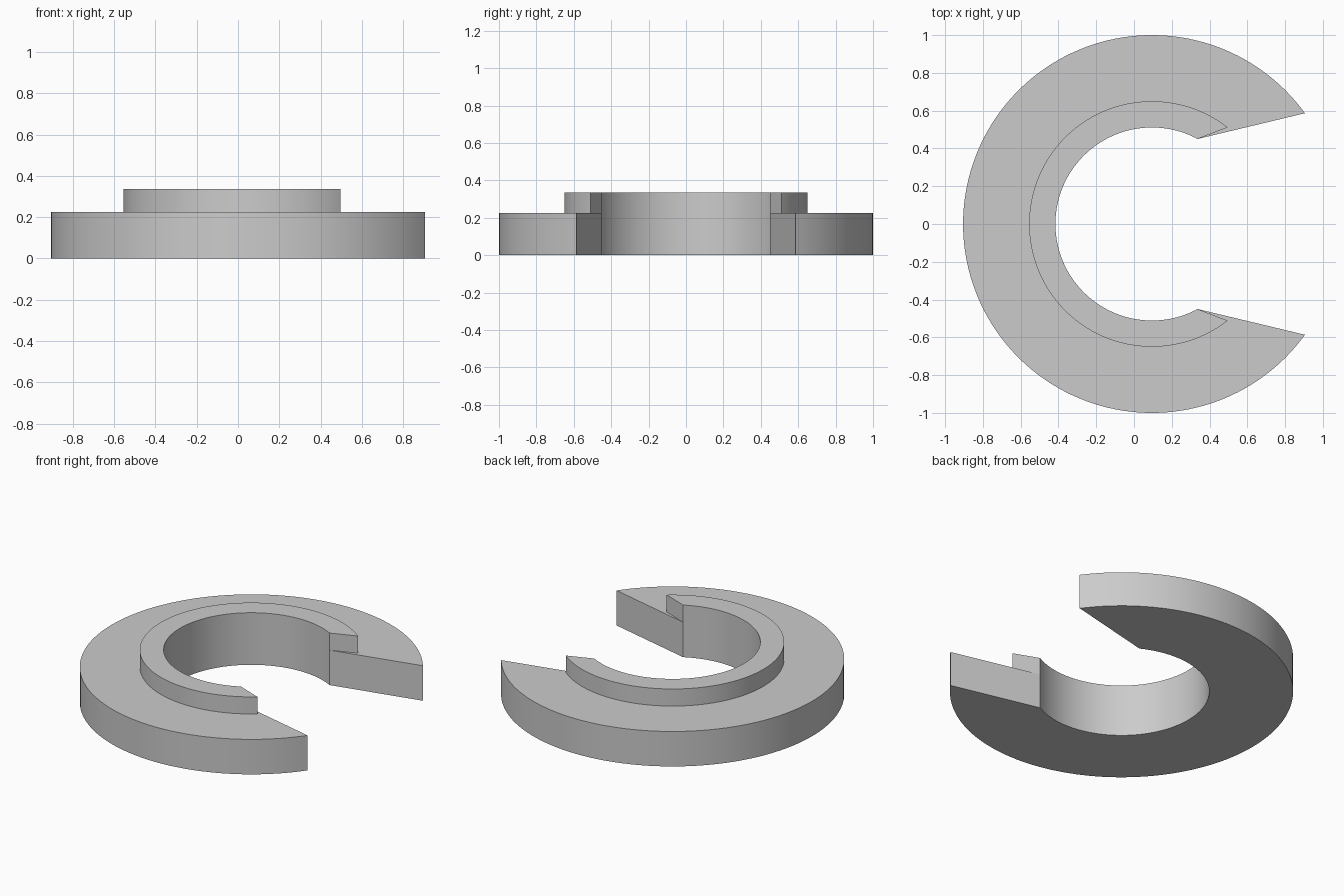
import bpy
import bmesh
from math import cos, sin, radians

cube = bpy.data.objects.get("Cube")
if cube:
    bpy.data.objects.remove(cube, do_unlink=True)

CENTRE_X = 0.095
STEPS = 128

grey = bpy.data.materials.new("plain grey")
grey.use_nodes = True
colour = (0.6, 0.6, 0.6, 1)
grey.diffuse_color = colour
grey.node_tree.nodes["Principled BSDF"].inputs["Base Color"].default_value = colour


def arc(radius, gap_angle, z):
    """Points around the ring, leaving an opening of +-gap_angle towards +x."""
    points = []
    for i in range(STEPS + 1):
        a = radians(gap_angle + (360 - 2 * gap_angle) * i / STEPS)
        points.append((CENTRE_X + radius * cos(a), radius * sin(a), z))
    return points


def open_ring(name, inner, outer, bottom, top):
    """Solid C shape; inner and outer are (radius, gap angle)."""
    bm = bmesh.new()
    loops = [[bm.verts.new(p) for p in arc(*edge, z)]
             for edge, z in ((inner, bottom), (outer, bottom), (outer, top), (inner, top))]
    for k in range(4):
        a, b = loops[k], loops[(k + 1) % 4]
        for i in range(STEPS):
            bm.faces.new((a[i], a[i + 1], b[i + 1], b[i]))
    # End faces of the opening
    for end in (0, -1):
        bm.faces.new([loop[end] for loop in loops])
    bmesh.ops.recalc_face_normals(bm, faces=bm.faces)
    mesh = bpy.data.meshes.new(name)
    bm.to_mesh(mesh)
    bm.free()
    mesh.materials.append(grey)
    obj = bpy.data.objects.new(name, mesh)
    bpy.context.collection.objects.link(obj)
    bpy.ops.object.select_all(action='DESELECT')
    obj.select_set(True)
    bpy.context.view_layer.objects.active = obj
    bpy.ops.object.shade_smooth_by_angle(angle=radians(30))
    return obj


bore = (0.511, 61.8)

# Wide base and the raised collar sharing its bore
open_ring("base_ring", bore, (1.0, 35.9), 0, 0.225)
open_ring("raised_collar", bore, (0.65, 51.9), 0.225, 0.335)
